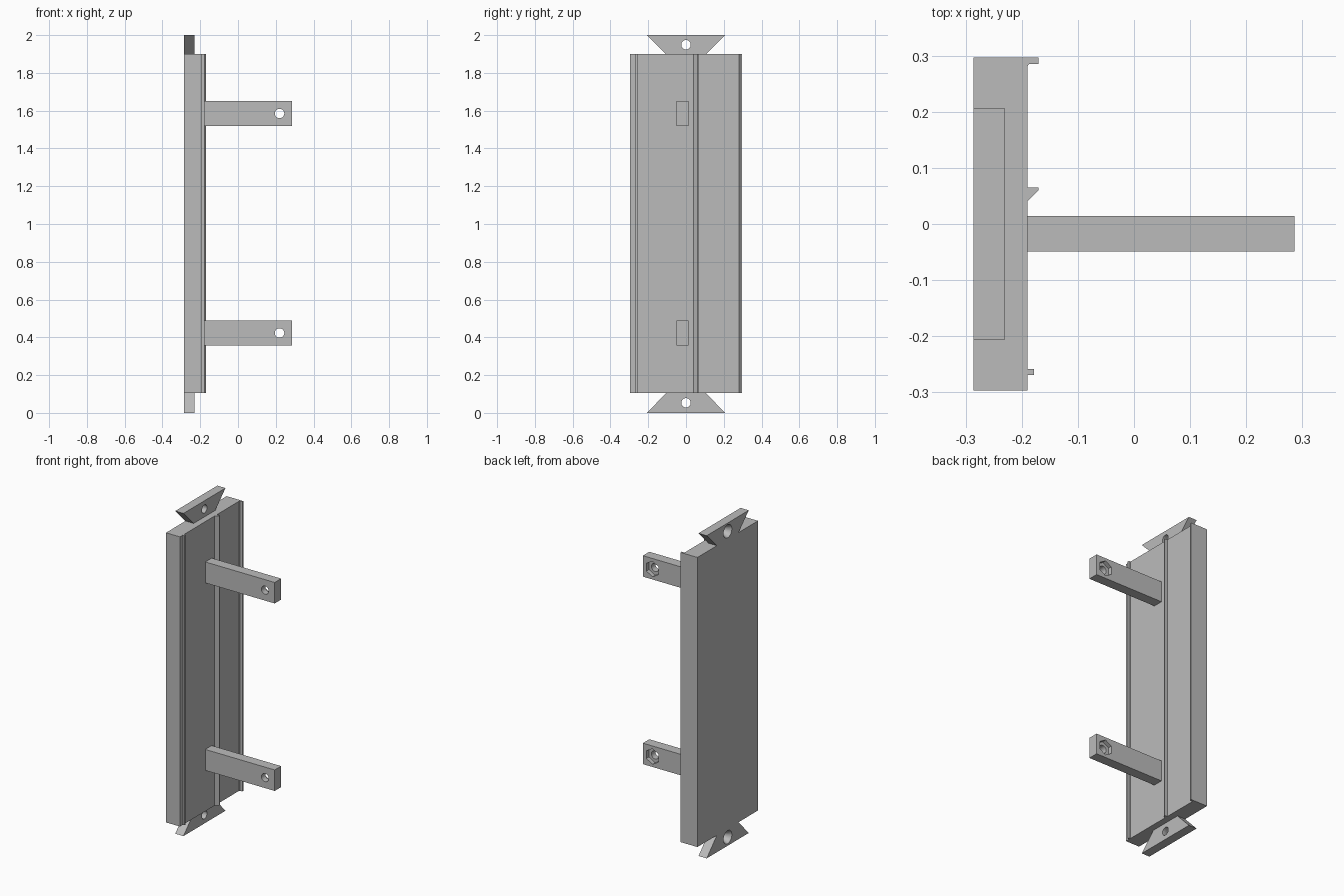
import bpy, bmesh
from math import pi
from mathutils import Matrix, Vector

cube = bpy.data.objects.get("Cube")
if cube:
    bpy.data.objects.remove(cube, do_unlink=True)

grey = bpy.data.materials.new("plain grey")
grey.use_nodes = True
colour = (0.5, 0.5, 0.5, 1)
grey.diffuse_color = colour
grey.node_tree.nodes["Principled BSDF"].inputs["Base Color"].default_value = colour


def finish(name, bm):
    bmesh.ops.recalc_face_normals(bm, faces=bm.faces)
    mesh = bpy.data.meshes.new(name)
    bm.to_mesh(mesh)
    bm.free()
    mesh.materials.append(grey)
    ob = bpy.data.objects.new(name, mesh)
    bpy.context.collection.objects.link(ob)
    return ob


def prism(name, outline, direction):
    """Extrude a closed outline of 3D points along a direction."""
    bm = bmesh.new()
    face = bm.faces.new([bm.verts.new(p) for p in outline])
    new = bmesh.ops.extrude_face_region(bm, geom=[face])["geom"]
    bmesh.ops.translate(bm, vec=Vector(direction),
                        verts=[v for v in new if isinstance(v, bmesh.types.BMVert)])
    return finish(name, bm)


def cutter(name, centre, axis, r1, r2, depth, sides=32):
    """Cone or cylinder centred on a point; r1 is at the negative end of the axis."""
    turn = Matrix.Rotation(pi / 2, 4, 'Y') if axis == 'X' else Matrix.Rotation(-pi / 2, 4, 'X')
    spin = Matrix.Rotation(pi / sides if axis == 'X' else 0, 4, 'Z')
    bm = bmesh.new()
    bmesh.ops.create_cone(bm, cap_ends=True, segments=sides, radius1=r1, radius2=r2,
                          depth=depth, matrix=Matrix.Translation(centre) @ turn @ spin)
    ob = finish(name, bm)
    ob.hide_render = True
    ob.hide_viewport = True
    ob.display_type = 'WIRE'
    return ob


def cut(ob, tools):
    for tool in tools:
        mod = ob.modifiers.new(tool.name, 'BOOLEAN')
        mod.operation = 'DIFFERENCE'
        mod.solver = 'EXACT'
        mod.object = tool
    # Bake the cuts, then drop the helpers
    bpy.context.view_layer.update()
    graph = bpy.context.evaluated_depsgraph_get()
    mesh = bpy.data.meshes.new_from_object(ob.evaluated_get(graph))
    ob.modifiers.clear()
    ob.data = mesh
    for tool in tools:
        bpy.data.objects.remove(tool, do_unlink=True)
    bpy.ops.object.select_all(action='DESELECT')
    ob.select_set(True)
    bpy.context.view_layer.objects.active = ob
    bpy.ops.object.shade_smooth_by_angle()


BACK, FACE, HALF = -0.286, -0.19, 0.297
BOTTOM, TOP = 0.105, 1.9

# Mounting plate with three ribs, as one extruded section
section = [(BACK, -HALF), (FACE, -HALF),
           (FACE, -0.269), (-0.178, -0.269), (-0.178, -0.258), (FACE, -0.258),
           (FACE, 0.04), (-0.17, 0.06), (-0.17, 0.065), (FACE, 0.065),
           (FACE, 0.281), (-0.187, 0.285), (-0.17, 0.285), (-0.17, HALF), (BACK, HALF)]
prism("ribbed_plate", [(x, y, BOTTOM) for x, y in section], (0, 0, TOP - BOTTOM))

# Flared mounting tabs with countersunk screw holes
for name, root, tip in (("upper_tab", TOP, 2.0), ("lower_tab", BOTTOM, 0.0)):
    tab = prism(name, [(BACK, -0.106, root), (BACK, 0.106, root),
                       (BACK, 0.206, tip), (BACK, -0.206, tip)], (0.056, 0, 0))
    mid = (BACK + 0.028, 0, 0.053 if tip == 0 else 1.949)
    cut(tab, [cutter("screw_hole", mid, 'X', 0.025, 0.025, 0.2),
              cutter("countersink", (BACK + 0.01, 0, mid[2]), 'X', 0.048, 0.023, 0.05)])

# Support arms with a bolt hole and a hexagonal nut pocket at the rear
for name, low in (("upper_arm", 1.52), ("lower_arm", 0.358)):
    y0, y1, high = -0.049, 0.014, low + 0.13
    arm = prism(name, [(FACE, y0, low), (FACE, y0, high), (FACE, y1, high), (FACE, y1, low)],
                (0.476, 0, 0))
    z = low + 0.065
    cut(arm, [cutter("bolt_hole", (0.22, 0, z), 'Y', 0.025, 0.025, 0.4),
              cutter("nut_pocket", (0.22, y1, z), 'Y', 0.048, 0.048, 0.05, 6)])
